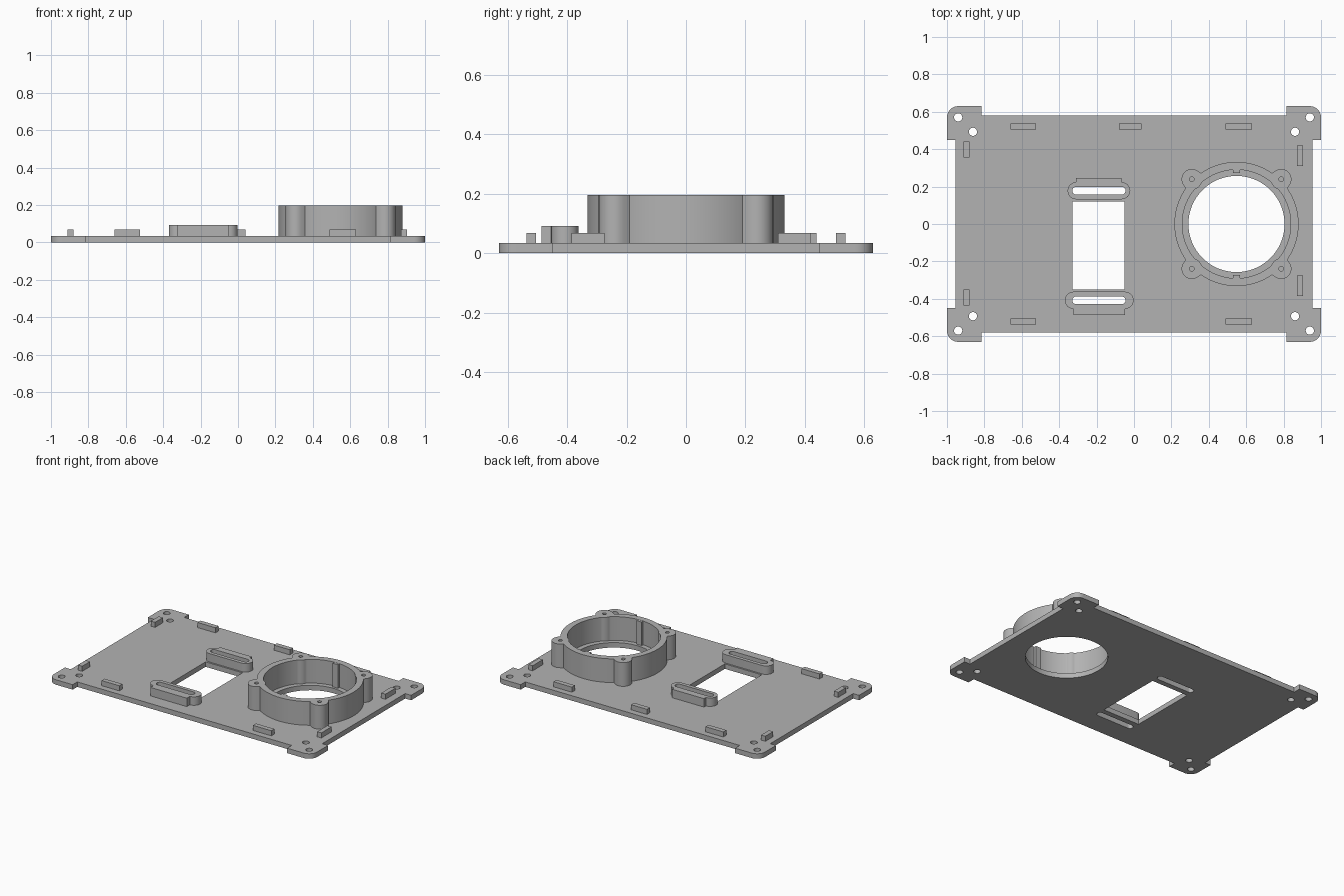
import bpy, bmesh
from math import sin, cos, pi, radians, sqrt, floor

if "Cube" in bpy.data.objects:
    bpy.data.objects.remove(bpy.data.objects["Cube"], do_unlink=True)

grey = bpy.data.materials.new("plain_grey")
grey.use_nodes = True
grey.diffuse_color = (0.45, 0.45, 0.45, 1)
grey.node_tree.nodes["Principled BSDF"].inputs["Base Color"].default_value = grey.diffuse_color

PLATE_TOP, TAB_TOP, SLOT_TOP, RING_TOP = 0.034, 0.069, 0.092, 0.197


def arc(x, y, r, start, end, steps=12):
    angles = [radians(start + (end - start) * i / steps) for i in range(steps + 1)]
    return [(x + r * cos(a), y + r * sin(a)) for a in angles]


def circle(x, y, r, steps=24):
    return arc(x, y, r, 0, 360, steps)[:-1]


def rectangle(x0, x1, y0, y1):
    return [(x0, y0), (x1, y0), (x1, y1), (x0, y1)]


def stadium(x0, x1, y, r):
    return arc(x1 - r, y, r, -90, 90) + arc(x0 + r, y, r, 90, 270)


def extrude(name, loops, z0, z1):
    """Fill a flat outline with holes and give it a thickness."""
    curve = bpy.data.curves.new(name, 'CURVE')
    curve.dimensions = '2D'
    curve.fill_mode = 'BOTH'
    curve.extrude = (z1 - z0) / 2
    for loop in loops:
        spline = curve.splines.new('POLY')
        spline.points.add(len(loop) - 1)
        for point, (x, y) in zip(spline.points, loop):
            point.co = (x, y, 0, 1)
        spline.use_cyclic_u = True
    source = bpy.data.objects.new(name + "_outline", curve)
    bpy.context.collection.objects.link(source)
    graph = bpy.context.evaluated_depsgraph_get()
    mesh = bpy.data.meshes.new_from_object(source.evaluated_get(graph))
    bpy.data.objects.remove(source, do_unlink=True)
    bpy.data.curves.remove(curve)

    bm = bmesh.new()
    bm.from_mesh(mesh)
    bmesh.ops.remove_doubles(bm, verts=bm.verts, dist=0.00005)
    bmesh.ops.translate(bm, verts=bm.verts, vec=(0, 0, (z0 + z1) / 2))
    bmesh.ops.recalc_face_normals(bm, faces=bm.faces)
    bm.to_mesh(mesh)
    bm.free()
    mesh.name = name
    mesh.materials.clear()
    mesh.materials.append(grey)
    obj = bpy.data.objects.new(name, mesh)
    bpy.context.collection.objects.link(obj)
    bpy.ops.object.select_all(action='DESELECT')
    obj.select_set(True)
    bpy.context.view_layer.objects.active = obj
    bpy.ops.object.shade_smooth_by_angle(angle=radians(30))
    return obj


# Base plate outline: one lugged corner, mirrored around the plate
corner = [(0.955, 0.45), (1, 0.45)] + arc(0.94, 0.57, 0.06, 0, 90) + [(0.815, 0.63), (0.815, 0.58)]
outline = []
for sx, sy in ((1, 1), (-1, 1), (-1, -1), (1, -1)):
    points = [(sx * x, sy * y) for x, y in corner]
    outline += points if sx * sy > 0 else points[::-1]

# Openings through the plate
RX, RY, HOLE_R = 0.548, 0, 0.257
slots = [stadium(-0.33, -0.045, y, 0.021) for y in (0.178, -0.408)]
openings = [rectangle(-0.33, -0.05, -0.35, 0.12), circle(RX, RY, HOLE_R, 96)] + slots
for sx in (-1, 1):
    for sy in (-1, 1):
        openings += [circle(sx * 0.94, sy * 0.57, 0.022), circle(sx * 0.861, sy * 0.493, 0.022)]
extrude("base_plate", [outline] + openings, 0, PLATE_TOP)


# Raised slot collars, each with a straight pad on its outer side
def collar(name, x0, x1, y, side, pad, slot):
    r = 0.046
    right = arc(x1 - r, y, r, -90 * side, 90 * side)
    left = arc(x0 + r, y, r, 90 * side, 270 * side)
    shape = right + [(x1 - r, pad), (x0 + r, pad)] + left
    extrude(name, [shape, slot], PLATE_TOP, SLOT_TOP)


collar("back_slot_collar", -0.355, -0.02, 0.178, 1, 0.246, slots[0])
collar("front_slot_collar", -0.37, -0.002, -0.408, -1, -0.487, slots[1])

# Round housing: wall radius swells where the four screw posts meet it
POST_D, POST_R = 0.338, 0.055


def wall_radius(angle, base, sign):
    nearest = (floor(angle / (pi / 2)) + 0.5) * pi / 2
    off = angle - nearest
    inside = POST_R ** 2 - (POST_D * sin(off)) ** 2
    if inside < 0:
        return base
    hit = POST_D * cos(off) + sign * sqrt(inside)
    return max(base, hit) if sign > 0 else min(base, hit)


def polar_loop(base, sign, steps=288):
    angles = [2 * pi * i / steps for i in range(steps)]
    return [(RX + wall_radius(a, base, sign) * cos(a),
             RY + wall_radius(a, base, sign) * sin(a)) for a in angles]


post_offset = POST_D * cos(pi / 4)
screw_holes = [circle(RX + sx * post_offset, RY + sy * post_offset, 0.013, 16)
               for sx in (-1, 1) for sy in (-1, 1)]
extrude("round_housing", [polar_loop(0.332, 1), polar_loop(0.29, -1)] + screw_holes,
        PLATE_TOP, RING_TOP)

# Slim ribs inside the housing, front and back
for name, side in (("front_rib", -1), ("back_rib", 1)):
    y0, y1 = sorted((RY + side * 0.273, RY + side * 0.295))
    extrude(name, [rectangle(RX - 0.02, RX + 0.02, y0, y1)], PLATE_TOP, RING_TOP - 0.001)

# Locating tabs along the edges
for name, sy in (("front", -1), ("back", 1)):
    y0, y1 = sorted((sy * 0.505, sy * 0.538))
    extrude(name + "_left_tab", [rectangle(0.49, 0.63, y0, y1)], PLATE_TOP, TAB_TOP)
    extrude(name + "_right_tab", [rectangle(-0.66, -0.525, y0, y1)], PLATE_TOP, TAB_TOP)
extrude("back_middle_tab", [rectangle(-0.08, 0.04, 0.505, 0.538)], PLATE_TOP, TAB_TOP)
for name, x, y0, y1 in (("right_back", -0.895, 0.355, 0.44), ("right_front", -0.895, -0.435, -0.35),
                        ("left_back", 0.887, 0.31, 0.42), ("left_front", 0.887, -0.385, -0.275)):
    extrude(name + "_side_tab", [rectangle(x - 0.016, x + 0.016, y0, y1)], PLATE_TOP, TAB_TOP)
